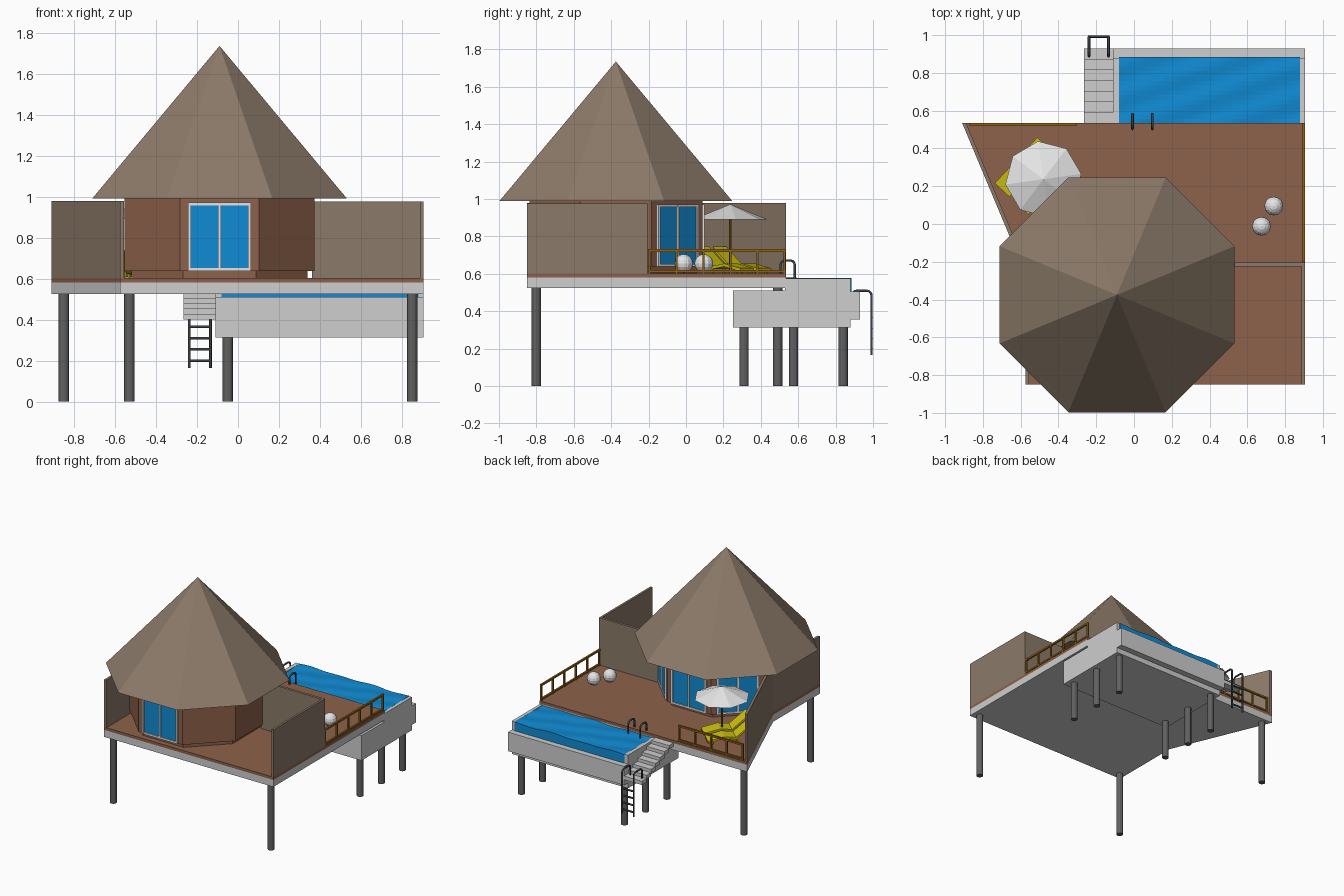
import bpy, bmesh, math
from mathutils import Matrix, Vector

if "Cube" in bpy.data.objects:
    bpy.data.objects.remove(bpy.data.objects["Cube"])


def material(name, r, g, b):
    m = bpy.data.materials.new(name)
    m.diffuse_color = (r, g, b, 1)
    m.use_nodes = True
    m.node_tree.nodes["Principled BSDF"].inputs["Base Color"].default_value = m.diffuse_color
    return m


THATCH = material("taupe thatch", .26, .195, .14)
WOOD = material("brown wood", .27, .122, .07)
STONE = material("light grey concrete", .62, .62, .62)
BLUE = material("pool blue", .005, .26, .66)
YELLOW = material("lounger yellow", .62, .53, .005)
RAIL = material("golden wood", .27, .12, .008)
METAL = material("dark metal", .05, .055, .06)
LEG = material("leg grey", .12, .12, .12)
WHITE = material("white", .78, .78, .78)


def finish(name, bm, mat):
    bmesh.ops.recalc_face_normals(bm, faces=bm.faces)
    me = bpy.data.meshes.new(name)
    bm.to_mesh(me)
    bm.free()
    me.materials.append(mat)
    ob = bpy.data.objects.new(name, me)
    bpy.context.collection.objects.link(ob)
    return ob


def prism(name, pts, z0, z1, mat):
    bm = bmesh.new()
    f = bm.faces.new([bm.verts.new((x, y, z0)) for x, y in pts])
    r = bmesh.ops.extrude_face_region(bm, geom=[f])
    top = [v for v in r["geom"] if isinstance(v, bmesh.types.BMVert)]
    bmesh.ops.translate(bm, verts=top, vec=(0, 0, z1 - z0))
    return finish(name, bm, mat)


def add_box(bm, lo, hi, M=Matrix()):
    lo, hi = Vector(lo), Vector(hi)
    S = Matrix.Diagonal((*(hi - lo), 1))
    bmesh.ops.create_cube(bm, size=1, matrix=M @ Matrix.Translation((lo + hi) / 2) @ S)


def boxes(name, items, mat, M=Matrix()):
    bm = bmesh.new()
    for lo, hi in items:
        add_box(bm, lo, hi, M)
    return finish(name, bm, mat)


def cone(name, x, y, z0, z1, r0, r1, n, mat, turn=0, caps=True):
    bm = bmesh.new()
    M = Matrix.Translation((x, y, (z0 + z1) / 2)) @ Matrix.Rotation(turn, 4, 'Z')
    bmesh.ops.create_cone(bm, cap_ends=caps, segments=n, radius1=r0, radius2=r1, depth=z1 - z0, matrix=M)
    bmesh.ops.remove_doubles(bm, verts=bm.verts, dist=1e-5)
    return finish(name, bm, mat)


def tube(name, paths, r, mat):
    cu = bpy.data.curves.new(name, 'CURVE')
    cu.dimensions, cu.bevel_depth, cu.bevel_resolution, cu.use_fill_caps = '3D', r, 1, True
    for p in paths:
        s = cu.splines.new('POLY')
        s.points.add(len(p) - 1)
        for pt, c in zip(s.points, p):
            pt.co = (*c, 1)
    tmp = bpy.data.objects.new(name + "_path", cu)
    bpy.context.collection.objects.link(tmp)
    bpy.context.view_layer.update()
    me = bpy.data.meshes.new_from_object(tmp.evaluated_get(bpy.context.evaluated_depsgraph_get()))
    bpy.data.objects.remove(tmp)
    me.materials.clear()
    me.materials.append(mat)
    ob = bpy.data.objects.new(name, me)
    bpy.context.collection.objects.link(ob)


# Deck: concrete slab with wooden floor
deck = [(-.91, .535), (-.575, -.265), (-.575, -.85), (.905, -.85), (.905, .535)]
prism("deck_slab", deck, .525, .58, STONE)
prism("deck_floor", deck, .58, .602, WOOD)

# Privacy walls
prism("left_wall", [(-.91, .535), (-.575, -.265), (-.575, -.85), (-.555, -.85),
                    (-.555, -.262), (-.889, .535)], .602, .978, THATCH)
prism("right_wall", [(.905, -.85), (.905, -.205), (.36, -.205), (.36, -.225),
                     (.888, -.225), (.888, -.85)], .602, .976, THATCH)

# Support legs
spots = [(-.53, -.80), (.85, -.80), (-.85, .49)]
for i, (x, y) in enumerate(spots):
    cone(f"deck_leg_{i}", x, y, 0, .53, .025, .025, 12, LEG)
for x in (-.05, .85):
    for y in (.31, .575, .84):
        cone(f"pool_leg_{x}_{y}", x, y, 0, .32, .025, .025, 12, LEG)

# Octagonal house and roof
CX, CY, K = -.09, -.375, math.cos(math.pi / 8)
T8 = math.pi / 8
cone("house_plinth", CX, CY, .602, .64, .43 / K, .43 / K, 8, WOOD, T8)
cone("house_walls", CX, CY, .638, .995, .463 / K, .463 / K, 8, WOOD, T8)
cone("roof", CX, CY, .99, 1.735, .622 / K, 0, 8, THATCH, T8)

# Sliding windows on four faces
for name, deg in (("front", -90), ("back_right", 45), ("back", 90), ("back_left", 135)):
    M = (Matrix.Translation((CX, CY, 0)) @ Matrix.Rotation(math.radians(deg), 4, 'Z')
         @ Matrix.Translation((.463, 0, 0)))
    boxes(name + "_glass", [((-.004, -.145, .645), (.004, .145, .965))], BLUE, M)
    w, z0, z1, t = .154, .638, .972, .015
    boxes(name + "_window_frame",
          [((-.004, -w, z0), (.012, -w + t, z1)), ((-.004, w - t, z0), (.012, w, z1)),
           ((-.004, -.007, z0), (.012, .007, z1)),
           ((-.004, -w, z0), (.011, w, z0 + t)), ((-.004, -w, z1 - t), (.011, w, z1))], WHITE, M)

# Pool tub, side rims and overflow gutter
boxes("pool_tub", [((-.11, .25, .313), (.905, .88, .51)),
                   ((-.11, .53, .5), (-.08, .88, .575)),
                   ((.88, .53, .5), (.905, .88, .575))], STONE)
boxes("pool_gutter", [((-.11, .875, .355), (.905, .93, .505))], STONE)

# Rippled water with a skirt
bm = bmesh.new()
bmesh.ops.create_grid(bm, x_segments=40, y_segments=14, size=.5,
                      matrix=Matrix.Translation((.4, .7075, .573)) @ Matrix.Diagonal((.96, .355, 1, 1)))
for v in bm.verts:
    x, y = v.co.x, v.co.y
    v.co.z += .003 * math.sin(22 * x + 9 * y) + .003 * math.sin(38 * y - 13 * x)
rim = [e for e in bm.edges if e.is_boundary]
r = bmesh.ops.extrude_edge_only(bm, edges=rim)
for v in r["geom"]:
    if isinstance(v, bmesh.types.BMVert):
        v.co.z = .5
finish("pool_water", bm, BLUE)

# Stairs down to the landing
d = (.93 - .535) / 7
boxes("stairs", [((-.265, .535 + i * d, .555 - .0255 * i - .002), (-.108, .535 + (i + 1) * d, .602 - .0255 * i - .02))
                 for i in range(7)], STONE)


# Bent ladder handrails with rungs
def ladder(name, xs, y0, y1, zlow, ztop, zend, rungs):
    paths = []
    for x in xs:
        p = [(x, y0, zlow)]
        for a in range(180, 89, -30):
            p.append((x, y0 + .025 + .025 * math.cos(math.radians(a)),
                      ztop - .025 + .025 * math.sin(math.radians(a))))
        for a in range(90, -1, -30):
            p.append((x, y1 - .025 + .025 * math.cos(math.radians(a)),
                      ztop - .025 + .025 * math.sin(math.radians(a))))
        paths.append(p + [(x, y1, zend)])
    paths += [[(xs[0], y1, z), (xs[1], y1, z)] for z in rungs]
    tube(name, paths, .007, METAL)


ladder("sea_ladder", (-.238, -.135), .888, .992, .41, .51, .165, (.2, .255, .31, .365))
ladder("pool_ladder", (-.008, .097), .505, .582, .59, .672, .52, (.56,))


# Railings
def railing(name, a, b, n, axis):
    a, b = Vector(a), Vector(b)
    h = Vector((.007, .007, 0))
    Z = lambda z: Vector((0, 0, z))
    items = [(a - h + Z(.718), b + h + Z(.732)), (a - h + Z(.608), b + h + Z(.62))]
    for i in range(n):
        p = a.lerp(b, i / (n - 1))
        items.append((p - h * .9 + Z(.6), p + h * .9 + Z(.725)))
    boxes(name, items, RAIL)


railing("right_railing", (.897, -.195, 0), (.897, .527, 0), 6, 1)
railing("back_railing", (-.865, .527, 0), (-.312, .527, 0), 5, 0)

# Parasol
cone("parasol_canopy", -.48, .237, .89, .972, .203, 0, 8, WHITE, math.radians(8), caps=False)
cone("parasol_pole", -.48, .237, .6, .965, .007, .007, 8, RAIL)

# Two loungers side by side, heads towards the slanted wall
B = Matrix.Translation((-.648, .133, 0)) @ Matrix.Rotation(math.radians(47), 4, 'Z')
profile = [(0, .745), (.125, .642), (.21, .655), (.33, .63)]
for side, (w0, w1) in (("left", (.015, .122)), ("right", (-.122, -.015))):
    bm = bmesh.new()
    loop = profile + [(s, z - .016) for s, z in reversed(profile)]
    f = bm.faces.new([bm.verts.new(B @ Vector((s, w0, z))) for s, z in loop])
    r = bmesh.ops.extrude_face_region(bm, geom=[f])
    off = B.to_3x3() @ Vector((0, w1 - w0, 0))
    bmesh.ops.translate(bm, verts=[v for v in r["geom"] if isinstance(v, bmesh.types.BMVert)], vec=off)
    for s in (.11, .29):
        for w in (w0, w1 - .012):
            add_box(bm, (s, w, .6), (s + .012, w + .012, .635), B)
    finish(side + "_lounger", bm, YELLOW)

# Round poufs
for i, (x, y) in enumerate(((.74, .095), (.675, -.012))):
    bm = bmesh.new()
    bmesh.ops.create_uvsphere(bm, u_segments=12, v_segments=8, radius=.05,
                              matrix=Matrix.Translation((x, y, .655)))
    finish(f"pouf_{i}", bm, WHITE)
